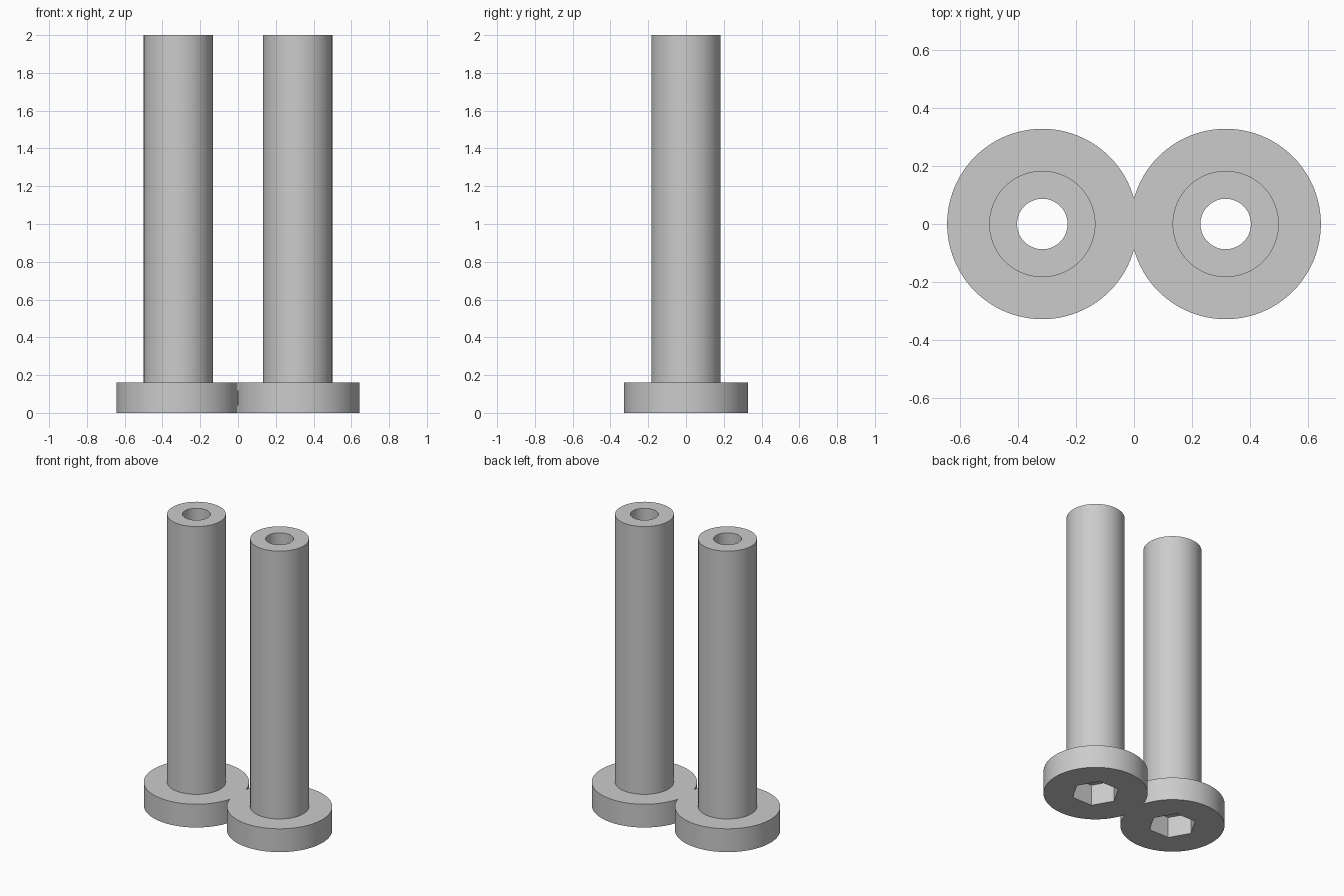
import bpy, bmesh, math

cube = bpy.data.objects.get("Cube")
if cube:
    bpy.data.objects.remove(cube)

SEGMENTS = 96
CENTRE_X = 0.316
HEAD_R, HEAD_H = 0.328, 0.16
SHAFT_R, BORE_R, HEIGHT = 0.183, 0.087, 2.0
SOCKET_R, SOCKET_DEPTH = 0.152, 0.145

steel = bpy.data.materials.new("steel grey")
steel.use_nodes = True
colour = (0.6, 0.6, 0.6, 1)
steel.diffuse_color = colour
steel.node_tree.nodes["Principled BSDF"].inputs["Base Color"].default_value = colour


def ring(bm, radius, z, hexagonal=False):
    """Closed loop of vertices, round or following a hexagon."""
    verts = []
    for i in range(SEGMENTS):
        a = math.tau * i / SEGMENTS
        r = radius
        if hexagonal:
            sixth = math.pi / 3
            r *= math.cos(sixth / 2) / math.cos(a % sixth - sixth / 2)
        verts.append(bm.verts.new((CENTRE_X + r * math.cos(a), r * math.sin(a), z)))
    return verts


# Hollow bolt: head, shaft, bore and hex socket as one closed skin
bm = bmesh.new()
rings = [
    ring(bm, SOCKET_R, 0, True),
    ring(bm, HEAD_R, 0),
    ring(bm, HEAD_R, HEAD_H),
    ring(bm, SHAFT_R, HEAD_H),
    ring(bm, SHAFT_R, HEIGHT),
    ring(bm, BORE_R, HEIGHT),
    ring(bm, BORE_R, SOCKET_DEPTH),
    ring(bm, SOCKET_R, SOCKET_DEPTH, True),
]
for a, b in zip(rings, rings[1:] + rings[:1]):
    for i in range(SEGMENTS):
        j = (i + 1) % SEGMENTS
        bm.faces.new((a[i], a[j], b[j], b[i]))
bmesh.ops.recalc_face_normals(bm, faces=bm.faces)

# Trim the head where it joins its twin
bmesh.ops.bisect_plane(bm, geom=bm.verts[:] + bm.edges[:] + bm.faces[:],
                       plane_co=(0, 0, 0), plane_no=(-1, 0, 0), clear_outer=True)

mesh = bpy.data.meshes.new("twin_socket_bolts")
bm.to_mesh(mesh)
bm.free()
mesh.materials.append(steel)
bolts = bpy.data.objects.new("twin_socket_bolts", mesh)
bpy.context.collection.objects.link(bolts)

# Smooth round walls, sharp rims
bpy.context.view_layer.objects.active = bolts
bolts.select_set(True)
bpy.ops.object.shade_smooth_by_angle(angle=math.radians(30))

# Twin bolt on the other side
mirror = bolts.modifiers.new("twin", 'MIRROR')
mirror.use_axis[0] = True
mirror.use_clip = True
